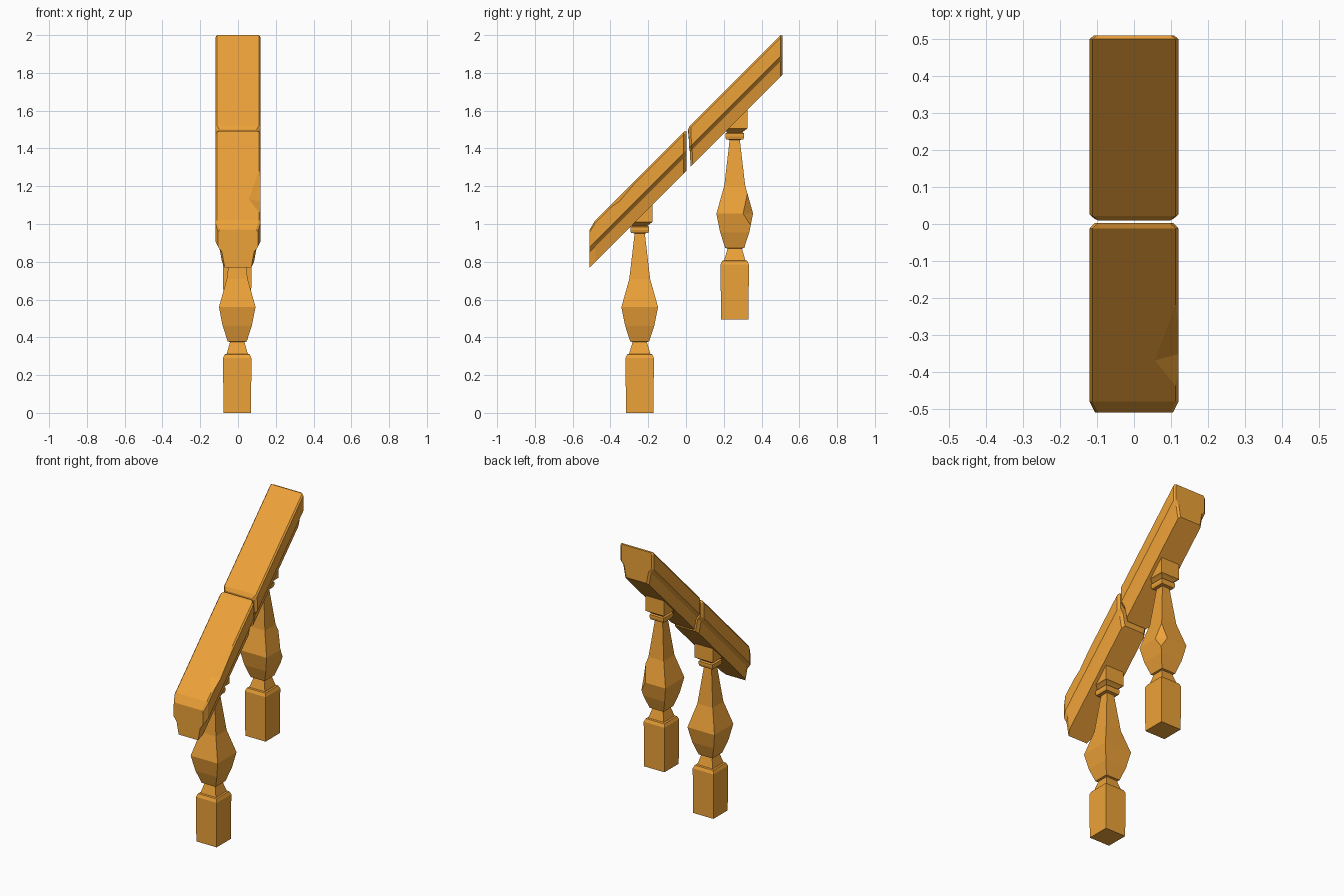
import bpy, bmesh
from mathutils import Vector

if "Cube" in bpy.data.objects:
    bpy.data.objects.remove(bpy.data.objects["Cube"])

mat = bpy.data.materials.new("orange_wood")
mat.diffuse_color = (0.85, 0.36, 0.04, 1)
mat.use_nodes = True
mat.node_tree.nodes["Principled BSDF"].inputs["Base Color"].default_value = mat.diffuse_color


def finish(bm, name, material=mat):
    bmesh.ops.recalc_face_normals(bm, faces=bm.faces[:])
    me = bpy.data.meshes.new(name)
    bm.to_mesh(me)
    bm.free()
    ob = bpy.data.objects.new(name, me)
    bpy.context.collection.objects.link(ob)
    if material:
        me.materials.append(material)
    return ob


def loft(name, rings):
    """Skin a list of equal-length closed rings and cap both ends."""
    bm = bmesh.new()
    loops = [[bm.verts.new(p) for p in ring] for ring in rings]
    for a, b in zip(loops, loops[1:]):
        n = len(a)
        for i in range(n):
            bm.faces.new((a[i], a[(i + 1) % n], b[(i + 1) % n], b[i]))
    bm.faces.new(loops[0][::-1])
    bm.faces.new(loops[-1])
    return finish(bm, name)


def chip(target, points):
    """Cut a small broken notch out of a part."""
    bm = bmesh.new()
    for p in points:
        bm.verts.new(p)
    bmesh.ops.convex_hull(bm, input=bm.verts[:])
    cutter = finish(bm, target.name + "_chip_cutter", None)
    cutter.hide_render = True
    mod = target.modifiers.new("chip", 'BOOLEAN')
    mod.operation = 'DIFFERENCE'
    mod.solver = 'EXACT'
    mod.object = cutter
    bpy.context.view_layer.objects.active = target
    bpy.ops.object.modifier_apply(modifier=mod.name)
    bpy.data.objects.remove(cutter)


# Square-section baluster: (half width, height)
BALUSTER = [(.073, 0), (.075, .29), (.066, .31), (.056, .313), (.038, .375),
            (.05, .378), (.077, .46), (.097, .56), (.055, .71), (.027, .95),
            (.046, .953), (.05, .967), (.05, .985), (.04, .99), (.056, 1.003),
            (.067, 1.01), (.067, 1.12)]


def baluster(name, cy, z0):
    cx = -.004
    return loft(name, [[(cx + sx * r, cy + sy * r, z0 + z)
                        for sx, sy in ((-1, -1), (1, -1), (1, 1), (-1, 1))]
                       for r, z in BALUSTER])


lower_baluster = baluster("lower_baluster", -.245, 0)
upper_baluster = baluster("upper_baluster", .258, .495)

# Chipped corner on the upper baluster's bulb
chip(upper_baluster, [(.095, .30, 1.055), (.04, .36, 1.055), (.06, .325, 1.20),
                      (.082, .342, .99), (.14, .40, 1.20), (.14, .40, .99)])

# Handrail section: (half width, height above the 45 degree line)
RAIL = [(.112, 1.50), (.12, 1.487), (.12, 1.388), (.10, 1.362), (.085, 1.28)]


def rail_ring(y, inset, drop, lean=0):
    half = []
    for i, (x, h) in enumerate(RAIL):
        yy = y + lean * i / 4
        half.append((x - inset, yy, yy + h - (drop if i < 2 else 0)))
    return half + [(-x, yy, z) for x, yy, z in reversed(half)]


lower_rail = loft("lower_rail", [rail_ring(-.51, .015, .02), rail_ring(-.48, 0, 0),
                                 rail_ring(-.012, 0, 0), rail_ring(.003, .014, .01)])
upper_rail = loft("upper_rail", [rail_ring(.01, .014, .01, .014), rail_ring(.022, 0, 0, .014),
                                 rail_ring(.50, 0, 0), rail_ring(.51, .012, .012)])


# Broken notch on the lower rail's top edge
def on_top(x, y, dz):
    return (x, y, y + 1.5 + dz)


chip(lower_rail, [on_top(.052, -.37, .002), on_top(.125, -.17, .002), on_top(.125, -.46, .002),
                  on_top(.125, -.35, -.03), on_top(.125, -.35, .05)])
